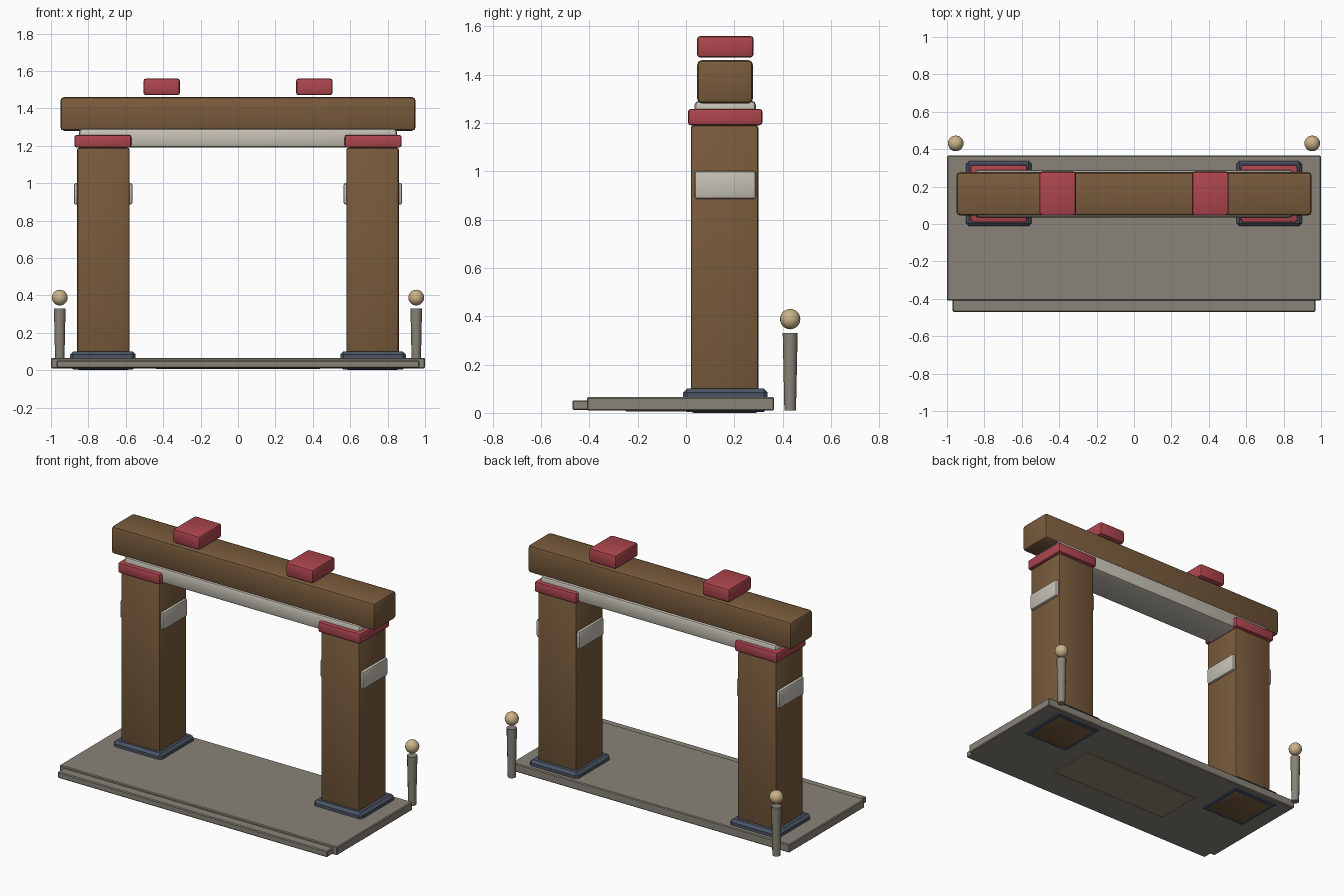
import bpy, bmesh, math

if "Cube" in bpy.data.objects:
    bpy.data.objects.remove(bpy.data.objects["Cube"])


def material(name, r, g, b):
    m = bpy.data.materials.new(name)
    m.diffuse_color = (r, g, b, 1)
    m.use_nodes = True
    m.node_tree.nodes["Principled BSDF"].inputs["Base Color"].default_value = m.diffuse_color
    return m


WOOD = material("wood", 0.19, 0.105, 0.045)
RED = material("red_paint", 0.42, 0.06, 0.075)
STONE = material("stone", 0.25, 0.23, 0.19)
SLATE = material("slate", 0.07, 0.09, 0.13)
PALE = material("pale", 0.56, 0.53, 0.46)
TAN = material("tan", 0.60, 0.45, 0.25)
SAND = material("sand", 0.30, 0.25, 0.16)


def finish(ob, name, mat):
    ob.name = name
    ob.data.materials.append(mat)
    bpy.context.view_layer.objects.active = ob
    bpy.ops.object.shade_smooth_by_angle(angle=math.radians(35))
    return ob


def box(name, x, y, z, mat, bevel=0.01, segments=2):
    """Bevelled box from (min, max) ranges on each axis."""
    bpy.ops.mesh.primitive_cube_add(
        size=1, location=[(a + b) / 2 for a, b in (x, y, z)])
    ob = bpy.context.object
    bm = bmesh.new()
    bm.from_mesh(ob.data)
    bmesh.ops.scale(bm, vec=[b - a for a, b in (x, y, z)], verts=bm.verts)
    bmesh.ops.bevel(bm, geom=bm.edges[:], offset=bevel, segments=segments,
                    profile=0.5, affect='EDGES')
    bm.to_mesh(ob.data)
    bm.free()
    return finish(ob, name, mat)


# Ground slab, front step and the inset plate under it
box("base_slab", (-1, 1), (-0.41, 0.365), (0.01, 0.065), STONE, 0.005, 1)
box("front_step", (-0.97, 0.97), (-0.47, -0.39), (0.012, 0.052), STONE, 0.005, 1)
box("underside_plate", (-0.44, 0.44), (-0.25, 0.07), (0.005, 0.03), SAND, 0.003, 1)

for side, s in (("left", -1), ("right", 1)):
    def span(cx, w):
        return (s * cx - w / 2, s * cx + w / 2)

    # Pillar with its footing and capital
    box(side + "_footing", span(0.722, 0.35), (-0.012, 0.338), (0.004, 0.10), SLATE, 0.016, 1)
    box(side + "_pillar", span(0.72, 0.28), (0.02, 0.30), (0.0, 1.19), WOOD, 0.012)
    box(side + "_capital", span(0.722, 0.304), (0.008, 0.316), (1.19, 1.258), RED, 0.012)

    # Pale plaques on the inner and outer pillar faces
    for place, cx in (("outer", 0.862), ("inner", 0.58)):
        box(f"{side}_{place}_plaque", span(cx, 0.032), (0.035, 0.29), (0.885, 1.0), PALE, 0.012)

    # Roof block sitting on the beam
    box(side + "_roof_block", span(0.408, 0.196), (0.045, 0.28), (1.47, 1.56), RED, 0.015)

    # Lantern post with a ball
    bpy.ops.mesh.primitive_cone_add(vertices=12, radius1=0.024, radius2=0.031, depth=0.32,
                                    location=(s * 0.953, 0.431, 0.17))
    finish(bpy.context.object, side + "_lamp_post", STONE)
    bpy.ops.mesh.primitive_uv_sphere_add(segments=20, ring_count=12, radius=0.042,
                                         location=(s * 0.953, 0.431, 0.388))
    finish(bpy.context.object, side + "_lamp_ball", TAN)

# Lintel and main beam
box("lintel", (-0.85, 0.85), (0.035, 0.29), (1.19, 1.292), PALE, 0.02)
box("top_beam", (-0.95, 0.95), (0.046, 0.277), (1.28, 1.46), WOOD, 0.02)
